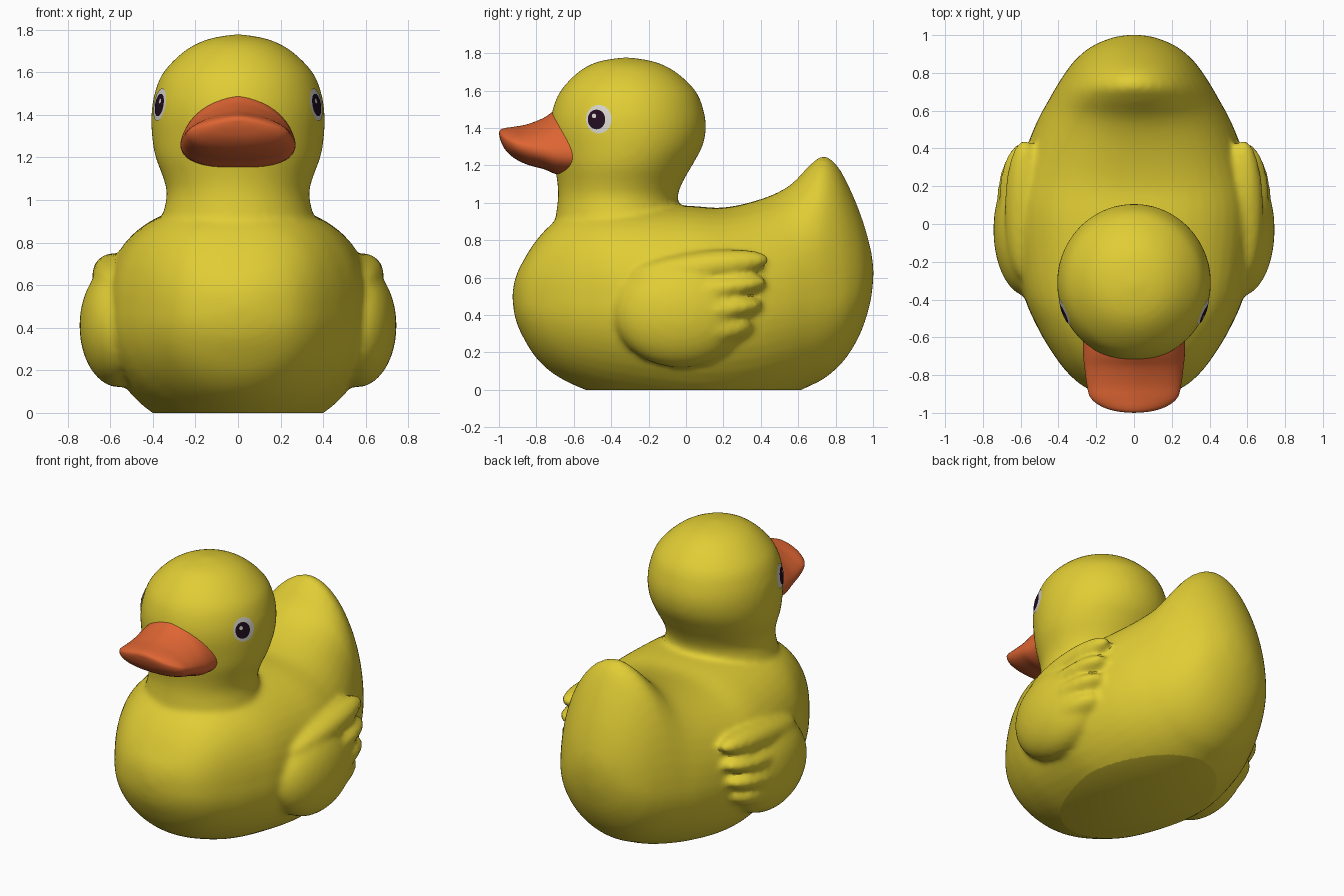
import bpy, bmesh, math
from mathutils import Vector, Matrix
from mathutils.bvhtree import BVHTree

if "Cube" in bpy.data.objects:
    bpy.data.objects.remove(bpy.data.objects["Cube"])


def material(name, rgb):
    m = bpy.data.materials.new(name)
    m.diffuse_color = (*rgb, 1)
    m.use_nodes = True
    m.node_tree.nodes["Principled BSDF"].inputs["Base Color"].default_value = m.diffuse_color
    return m


YELLOW = material("yellow", (0.75, 0.61, 0.035))
ORANGE = material("orange", (0.73, 0.13, 0.033))
WHITE = material("eye white", (0.68, 0.66, 0.60))
DARK = material("dark pupil", (0.016, 0.004, 0.014))


def add_object(name, bm, mat, angle=50):
    me = bpy.data.meshes.new(name)
    bm.to_mesh(me)
    bm.free()
    ob = bpy.data.objects.new(name, me)
    bpy.context.collection.objects.link(ob)
    me.materials.clear()
    me.materials.append(mat)
    bpy.ops.object.select_all(action='DESELECT')
    ob.select_set(True)
    bpy.context.view_layer.objects.active = ob
    bpy.ops.object.shade_smooth_by_angle(angle=math.radians(angle))
    return ob


def smooth_rows(rows, steps=5):
    """Catmull-Rom interpolation through the station rows."""
    out = []
    for i in range(len(rows) - 1):
        quad = (rows[max(i - 1, 0)], rows[i], rows[i + 1], rows[min(i + 2, len(rows) - 1)])
        for k in range(steps):
            t = k / steps
            out.append([0.5 * (2 * b + (c - a) * t + (2 * a - 5 * b + 4 * c - d) * t * t
                               + (3 * b - a - 3 * c + d) * t ** 3) for a, b, c, d in zip(*quad)])
    return out + [list(rows[-1])]


def loft(bm, rings):
    """Closed skin through rings of points."""
    vs = [[bm.verts.new(p) for p in r] for r in rings]
    n = len(vs[0])
    for a, b in zip(vs, vs[1:]):
        for j in range(n):
            bm.faces.new((a[j], a[(j + 1) % n], b[(j + 1) % n], b[j]))
    bm.faces.new(vs[0])
    bm.faces.new(vs[-1])
    bmesh.ops.remove_doubles(bm, verts=[v for r in vs for v in r], dist=1e-4)


def section(y, hw, top, bot, zc, n_top, n_bot, count=48):
    """Upright ring with separate upper and lower roundness."""
    pts = []
    for j in range(count):
        a = 2 * math.pi * j / count
        c, s = math.cos(a), math.sin(a)
        n = n_top if s > 0 else n_bot
        h = top - zc if s > 0 else zc - bot
        pts.append((math.copysign(abs(c) ** (2 / n), c) * hw, y,
                    zc + math.copysign(abs(s) ** (2 / n), s) * h))
    return pts


def blob(bm, centre, radii, tilt):
    m = (Matrix.Translation(centre) @ Matrix.Rotation(math.radians(tilt), 4, 'X')
         @ Matrix.Diagonal((*radii, 1)))
    bmesh.ops.create_uvsphere(bm, u_segments=32, v_segments=20, radius=1, matrix=m)


# Body with tail: y, half width, top, bottom, height of widest point
body_rows = [
    (-0.93, 0.0, 0.50, 0.50, 0.50), (-0.912, 0.13, 0.60, 0.38, 0.48),
    (-0.87, 0.25, 0.69, 0.28, 0.47), (-0.80, 0.34, 0.80, 0.17, 0.46),
    (-0.70, 0.42, 0.90, 0.08, 0.46), (-0.55, 0.51, 0.97, 0.005, 0.45),
    (-0.35, 0.59, 0.99, -0.06, 0.45), (0.0, 0.635, 0.985, -0.12, 0.43),
    (0.2, 0.62, 0.975, -0.12, 0.43), (0.4, 0.57, 1.02, -0.08, 0.44),
    (0.55, 0.51, 1.09, -0.03, 0.46), (0.66, 0.45, 1.20, 0.02, 0.47),
    (0.73, 0.41, 1.25, 0.055, 0.48), (0.80, 0.365, 1.21, 0.11, 0.49),
    (0.87, 0.31, 1.09, 0.19, 0.51), (0.94, 0.225, 0.92, 0.32, 0.55),
    (0.988, 0.11, 0.75, 0.48, 0.61), (1.004, 0.0, 0.63, 0.63, 0.63)]
bm = bmesh.new()
rings = []
for r in smooth_rows(body_rows):
    f = min(max((r[0] - 0.15) / 0.45, 0), 1)
    rings.append(section(*r, 2.5 - 0.6 * f, 2.0))
loft(bm, rings)

# Neck and head: z, centre y, x radius, y radius
head_rows = [
    (0.70, -0.36, 0.40, 0.36), (0.90, -0.365, 0.36, 0.335), (1.02, -0.365, 0.335, 0.32),
    (1.10, -0.355, 0.35, 0.332), (1.20, -0.335, 0.387, 0.368), (1.30, -0.315, 0.404, 0.402),
    (1.40, -0.31, 0.407, 0.417), (1.50, -0.31, 0.392, 0.403), (1.60, -0.31, 0.35, 0.36),
    (1.70, -0.315, 0.25, 0.26), (1.755, -0.32, 0.14, 0.15), (1.78, -0.32, 0.0, 0.0)]
loft(bm, [[(rx * math.cos(a), cy + ry * math.sin(a), z)
           for a in (2 * math.pi * j / 48 for j in range(48))]
          for z, cy, rx, ry in smooth_rows(head_rows)])

# Wings: one broad pad and overlapping feathers on each side
for s in (1, -1):
    blob(bm, (s * 0.56, -0.03, 0.41), (0.185, 0.355, 0.29), 0)
    blob(bm, (s * 0.58, 0.075, 0.655), (0.105, 0.375, 0.085), 7)
    blob(bm, (s * 0.59, 0.13, 0.535), (0.125, 0.305, 0.07), 8)
    blob(bm, (s * 0.59, 0.13, 0.42), (0.135, 0.28, 0.075), 8)
    blob(bm, (s * 0.58, 0.10, 0.31), (0.13, 0.26, 0.09), 8)
bmesh.ops.recalc_face_normals(bm, faces=bm.faces)

# Fuse into one soft skin, then cut the flat base
rough = add_object("body_rough", bm, YELLOW)
mod = rough.modifiers.new("fuse", 'REMESH')
mod.mode = 'VOXEL'
mod.voxel_size = 0.018
mod = rough.modifiers.new("soften", 'SMOOTH')
mod.factor = 0.5
mod.iterations = 8
dg = bpy.context.evaluated_depsgraph_get()
bm = bmesh.new()
bm.from_mesh(rough.evaluated_get(dg).to_mesh())
bpy.data.objects.remove(rough)
cut = bmesh.ops.bisect_plane(bm, geom=bm.verts[:] + bm.edges[:] + bm.faces[:], dist=1e-5,
                             plane_co=(0, 0, 0), plane_no=(0, 0, 1), clear_inner=True)
rim = [e for e in cut["geom_cut"] if isinstance(e, bmesh.types.BMEdge)]
bmesh.ops.holes_fill(bm, edges=rim, sides=0)
bmesh.ops.recalc_face_normals(bm, faces=bm.faces)
skin = BVHTree.FromBMesh(bm)
add_object("body", bm, YELLOW, 40)

# Bill
bill_rows = [
    (-0.55, 0.27, 1.53, 1.14, 1.26), (-0.68, 0.27, 1.505, 1.15, 1.265),
    (-0.76, 0.262, 1.455, 1.18, 1.28), (-0.85, 0.25, 1.42, 1.205, 1.30),
    (-0.92, 0.23, 1.407, 1.24, 1.32), (-0.967, 0.17, 1.40, 1.285, 1.34),
    (-0.992, 0.09, 1.39, 1.335, 1.36), (-1.0, 0.0, 1.373, 1.373, 1.373)]
bm = bmesh.new()
loft(bm, [section(*r, 1.6, 2.3) for r in smooth_rows(bill_rows)])
bmesh.ops.recalc_face_normals(bm, faces=bm.faces)
add_object("bill", bm, ORANGE, 60)


def eye_disc(name, side, y, z, ry, rz, lift, mat):
    """Thin disc laid onto the head surface."""
    def place(f, a):
        p = Vector((side, y + ry * f * math.cos(a), z + rz * f * math.sin(a)))
        hit, normal, _, _ = skin.ray_cast(p, Vector((-side, 0, 0)))
        return hit + normal * lift
    bm = bmesh.new()
    n = 28
    mid = bm.verts.new(place(0, 0))
    prev = None
    for f in (0.35, 0.7, 1.0):
        ring = [bm.verts.new(place(f, 2 * math.pi * j / n)) for j in range(n)]
        for j in range(n):
            k = (j + 1) % n
            bm.faces.new((prev[j], ring[j], ring[k], prev[k]) if prev else (mid, ring[j], ring[k]))
        prev = ring
    if side < 0:
        bmesh.ops.reverse_faces(bm, faces=bm.faces[:])
    add_object(name, bm, mat)


# Eyes
for side, label in ((1, "right"), (-1, "left")):
    eye_disc(label + "_eye_white", side, -0.465, 1.447, 0.068, 0.076, 0.003, WHITE)
    eye_disc(label + "_pupil", side, -0.476, 1.445, 0.046, 0.052, 0.006, DARK)
    eye_disc(label + "_glint", side, -0.488, 1.463, 0.011, 0.012, 0.009, WHITE)
